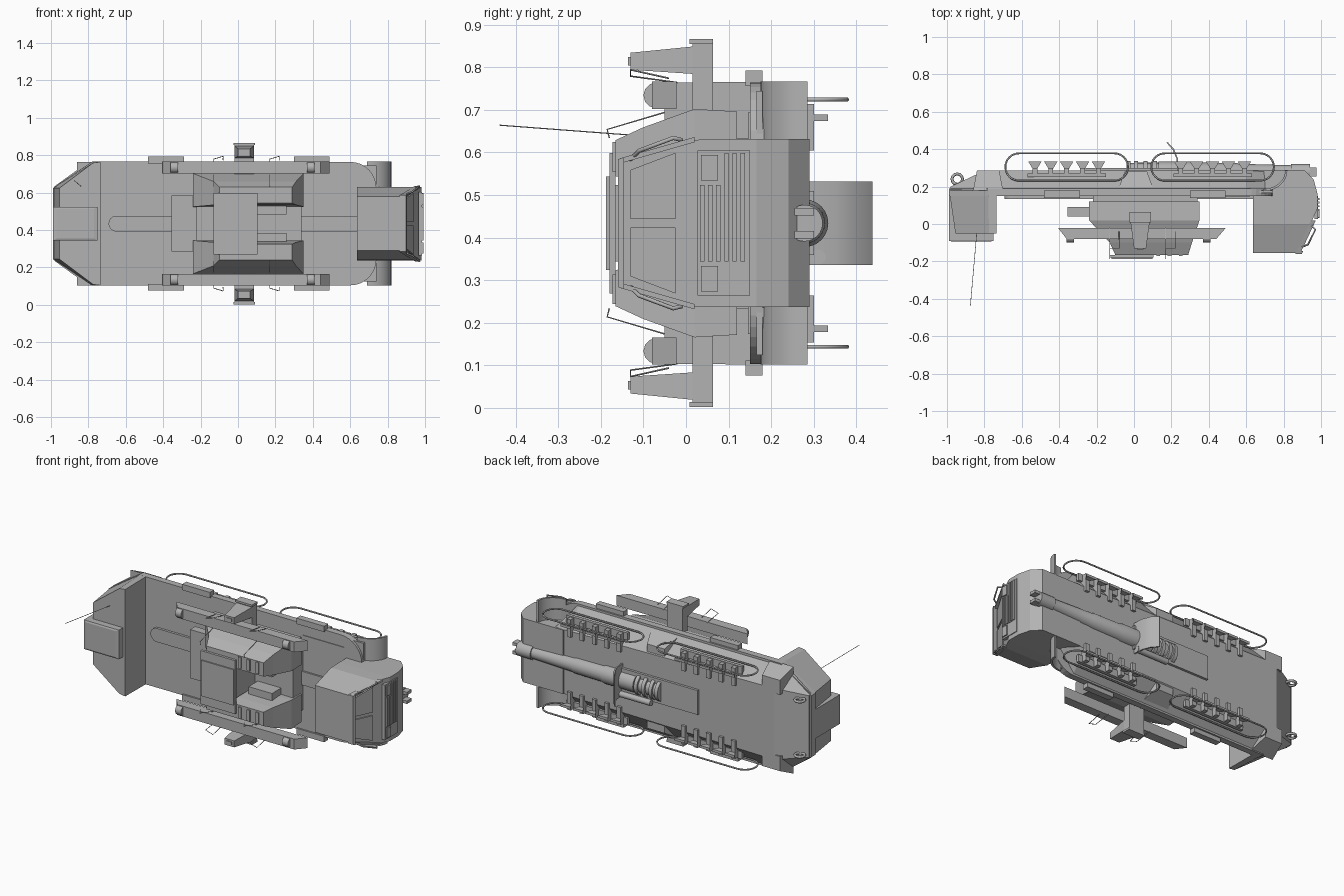
import bpy, bmesh, math

if "Cube" in bpy.data.objects:
    bpy.data.objects.remove(bpy.data.objects["Cube"])

C = 0.434  # height of the symmetry plane


def material(name, v):
    m = bpy.data.materials.new(name)
    m.use_nodes = True
    m.diffuse_color = (v, v, v, 1)
    m.node_tree.nodes["Principled BSDF"].inputs["Base Color"].default_value = (v, v, v, 1)
    return m


GREY = material("plain grey", 0.45)


def finish(name, bm, smooth=False):
    bmesh.ops.recalc_face_normals(bm, faces=bm.faces)
    me = bpy.data.meshes.new(name)
    bm.to_mesh(me)
    bm.free()
    me.materials.append(GREY)
    ob = bpy.data.objects.new(name, me)
    bpy.context.collection.objects.link(ob)
    if smooth:
        bpy.ops.object.select_all(action="DESELECT")
        ob.select_set(True)
        bpy.context.view_layer.objects.active = ob
        bpy.ops.object.shade_smooth_by_angle(angle=math.radians(35))


def loft(name, rings, smooth=False):
    bm = bmesh.new()
    rows = [[bm.verts.new(p) for p in r] for r in rings]
    n = len(rows[0])
    for a, b in zip(rows, rows[1:]):
        for i in range(n):
            bm.faces.new((a[i], a[(i + 1) % n], b[(i + 1) % n], b[i]))
    bm.faces.new(rows[0])
    bm.faces.new(rows[-1])
    finish(name, bm, smooth)


def prism(name, pts, a, b, smooth=False):
    loft(name, [[(x, y, t) for x, y in pts] for t in (a, b)], smooth)


def rect(x0, x1, y, o0, o1):
    return [(x0, y, C + o0), (x1, y, C + o0), (x1, y, C + o1), (x0, y, C + o1)]


def box(name, x0, x1, y0, y1, o0, o1):
    loft(name, [rect(x0, x1, y0, o0, o1), rect(x0, x1, y1, o0, o1)])


def lathe(name, profile, y, off=0, n=24):
    ang = [2 * math.pi * i / n for i in range(n)]
    loft(name, [[(x, y + r * math.cos(t), C + off + r * math.sin(t)) for t in ang]
                for x, r in profile], True)


def tube(name, pts, r, cyclic=False):
    cu = bpy.data.curves.new(name, "CURVE")
    cu.dimensions = "3D"
    cu.bevel_depth, cu.bevel_resolution = r, 1
    sp = cu.splines.new("POLY")
    sp.points.add(len(pts) - 1)
    for p, q in zip(sp.points, pts):
        p.co = (*q, 1)
    sp.use_cyclic_u = cyclic
    cu.materials.append(GREY)
    bpy.context.collection.objects.link(bpy.data.objects.new(name, cu))


def mirrored(half, y):
    return [(x, y, C + o) for x, o in half] + [(x, y, C - o) for x, o in reversed(half)]


def quarter(n):
    return [math.pi / 2 * i / n for i in range(n + 1)]


# Hull deck with chamfered and rounded ends
deck = [(-0.99, 0.19), (-0.78, 0.332)] + [
    (0.6 + 0.14 * math.sin(t), 0.19 + 0.14 * math.cos(t)) for t in quarter(8)]
loft("hull_deck", [mirrored(deck, 0.15), mirrored(deck, 0.19)])

# Hull keel with sloped sides
loft("hull_keel", [[(x, y, C + o) for y, o in
     ((0.18, w), (d, k), (d, -k), (0.18, -w))] for x, w, d, k in
     ((-0.98, 0.2, 0.2, 0.19), (-0.8, 0.33, 0.285, 0.22), (0.6, 0.33, 0.285, 0.2),
      (0.7, 0.2, 0.285, 0.19), (0.9, 0.19, 0.285, 0.18))])

# Long rounded strip along the deck
cap = [(-0.65 - 0.042 * math.cos(t), 0.042 * math.sin(t)) for t in quarter(6)]
strip = cap + [(0.64, 0.042)]
loft("deck_strip", [mirrored(strip, 0.135), mirrored(strip, 0.152)])
box("deck_panel", 0.34, 0.62, 0.146, 0.152, -0.26, 0.26)

# End bulkhead and its box
loft("end_bulkhead", [mirrored(half, y) for y, half in (
    (0.19, [(-0.99, 0.19), (-0.78, 0.332), (-0.735, 0.332)]),
    (-0.05, [(-0.955, 0.19), (-0.775, 0.325), (-0.735, 0.33)]))])
loft("end_box", [rect(-0.99, -0.75, 0.15, -0.09, 0.09), rect(-0.99, -0.75, -0.09, -0.09, 0.09),
                 rect(-0.97, -0.77, -0.094, -0.08, 0.08)])

# Cab
loft("cab", [rect(0.635, e, y, -w, w) for y, e, w in
     ((-0.155, 0.87, 0.145), (0.0, 0.943, 0.195), (0.08, 0.98, 0.197),
      (0.165, 0.98, 0.197), (0.24, 0.96, 0.197), (0.29, 0.91, 0.197))])
box("cab_grille_frame", 0.965, 0.985, 0.027, 0.15, -0.17, 0.17)
for i in range(6):
    y = 0.033 + 0.019 * i
    box("cab_grille_slat", 0.98, 0.993, y, y + 0.01, -0.09, 0.165 if i > 2 else 0.09)


# Windscreen: two panes and their frame bars on the sloped face
def slope_plate(name, y0, y1, o0, o1, h):
    loft(name, [[(0.87 + (y + 0.155) * 0.471 + l, y, C + o) for y, o in
         ((y0, o0[0]), (y0, o0[1]), (y1, o1[1]), (y1, o1[0]))] for l in (-0.005, h)])


for s in (1, -1):
    slope_plate("windscreen_pane", -0.13, -0.025, (0.01 * s, 0.125 * s), (0.01 * s, 0.165 * s), 0.008)
    slope_plate("windscreen_pillar", -0.155, 0.02, (0.14 * s, 0.152 * s), (0.19 * s, 0.202 * s), 0.02)
    box("grille_square", 0.98, 0.993, 0.035, 0.075, 0.1 * s, 0.16 * s)
slope_plate("windscreen_brow", -0.16, -0.145, (-0.15, 0.15), (-0.155, 0.155), 0.03)

# Turret core and cover plate
box("turret_base", -0.22, 0.34, 0.05, 0.15, -0.2, 0.2)
box("turret_core", -0.1, 0.08, -0.165, 0.06, -0.09, 0.09)
box("turret_plate", -0.13, 0.105, -0.18, -0.165, -0.165, 0.165)
box("plate_edge", -0.12, 0.1, -0.188, -0.178, -0.11, 0.11)
box("turret_front_box", -0.355, -0.22, 0.04, 0.09, -0.15, 0.15)

# Gun on the keel
box("gun_bed", -0.29, 0.25, 0.28, 0.3, -0.075, 0.075)
lathe("gun_barrel", [(-0.04, 0.048), (0.13, 0.048), (0.13, 0.056), (0.34, 0.056), (0.36, 0.05),
                     (0.55, 0.048), (0.56, 0.044), (0.84, 0.036), (0.84, 0.043), (0.94, 0.043)], 0.278)
for x in (-0.04, 0.0, 0.05, 0.1):
    lathe("breech_ring", [(x, 0.067), (x + 0.022, 0.067)], 0.27)
lathe("side_cylinder", [(0.02, 0.018), (0.24, 0.018)], 0.31, -0.08, 12)
prism("gun_shield", [(0.24, 0.28), (0.235, 0.35), (0.215, 0.4), (0.18, 0.438), (0.174, 0.435),
                     (0.207, 0.395), (0.227, 0.35), (0.232, 0.28)], C - 0.098, C + 0.098, True)

for s in (1, -1):
    box("muzzle_cheek", 0.93, 0.975, 0.255, 0.301, 0.018 * s, 0.036 * s)

    # Turret pods
    loft("turret_pod", [rect(-0.24, 0.35, 0.12, 0.09 * s, 0.262 * s), rect(-0.24, 0.35, 0.02, 0.09 * s, 0.268 * s),
                        rect(-0.13, 0.31, -0.1, 0.1 * s, 0.225 * s), rect(-0.1, 0.29, -0.165, 0.11 * s, 0.195 * s)])
    for i in range(3):
        x = 0.12 + 0.06 * i
        box("pod_rib", x, x + 0.02, -0.172, -0.16, 0.12 * s, 0.19 * s)
    box("pod_bracket", 0.1, 0.26, -0.04, 0.06, 0.05 * s, 0.1 * s)

    # Side beams with chamfered tips
    prism("side_beam", [(-0.405, -0.022), (0.49, -0.022), (0.44, -0.08), (-0.36, -0.08)],
          C + 0.268 * s, C + 0.332 * s)
    for x in (-0.34, 0.39):
        lathe("beam_lamp", [(x - 0.02, 0.03), (x + 0.02, 0.03)], -0.07, 0.3 * s, 12)
    for x in (-0.13, 0.17):
        tube("beam_wire", [(x, -0.02, C + 0.33 * s), (x, -0.13, C + 0.345 * s),
                           (x + 0.05, -0.13, C + 0.36 * s), (x + 0.05, -0.04, C + 0.34 * s)], 0.002)
        tube("guard_wire", [(x, -0.05, C + 0.26 * s), (x, -0.185, C + 0.22 * s),
                            (x, -0.18, C + 0.2 * s)], 0.002)

    # Pylon with tapered arm
    box("pylon", -0.02, 0.085, 0.015, 0.063, 0.26 * s, 0.42 * s)
    box("pylon_head", -0.025, 0.09, 0.008, 0.063, 0.42 * s, 0.432 * s)
    loft("pylon_arm", [rect(-0.02, 0.085, 0.02, 0.35 * s, 0.415 * s),
                       rect(0.0, 0.065, -0.13, 0.36 * s, 0.4 * s)])
    box("pylon_socket", 0.015, 0.05, -0.136, -0.128, 0.37 * s, 0.39 * s)

    # Side lugs and centre fairing
    for x in (-0.48, 0.3):
        box("side_lug", x, x + 0.19, 0.14, 0.18, 0.322 * s, 0.358 * s)
    loft("centre_fairing", [rect(-0.09, 0.11, 0.17, 0.2 * s, 0.325 * s),
                            rect(-0.05, 0.07, 0.28, 0.18 * s, 0.26 * s)])

    # Guard hoops and racks
    for cx in (-0.36, 0.42):
        hoop = []
        for k, a0 in ((1, -90), (-1, 90)):
            hoop += [(cx + k * 0.255 + 0.073 * math.cos(math.radians(a0 + 15 * i)),
                      0.305 + 0.073 * math.sin(math.radians(a0 + 15 * i)), C + 0.29 * s) for i in range(13)]
        tube("guard_hoop", hoop, 0.005, True)
        box("rack_rail", cx - 0.21, cx + 0.21, 0.25, 0.27, 0.24 * s, 0.285 * s)
        for i in range(5):
            x = cx - 0.17 + 0.085 * i
            box("rack_fin", x - 0.013, x + 0.013, 0.25, 0.3, 0.17 * s, 0.28 * s)
            loft("rack_gusset", [rect(x - 0.012, x + 0.012, 0.295, 0.24 * s, 0.255 * s),
                                 rect(x - 0.035, x + 0.035, 0.333, 0.24 * s, 0.255 * s)])

    # Curved fenders by the cab
    fender = [(0.69 + r * math.cos(t), 0.285 - (r - 0.02) * math.sin(t))
              for r, turn in ((0.13, 1), (0.118, -1)) for t in quarter(8)[::turn]]
    prism("fender", fender, C + 0.19 * s, C + 0.332 * s, True)
    box("fender_step", 0.66, 0.74, 0.165, 0.18, 0.21 * s, 0.31 * s)

    # Corner blocks and tow rings
    loft("corner_block", [rect(-0.86, -0.7, 0.18, 0.2 * s, 0.33 * s),
                          rect(-0.84, -0.72, 0.285, 0.19 * s, 0.28 * s)])
    tube("tow_ring", [(-0.945 + 0.028 * math.cos(math.pi * i / 6), 0.24 + 0.028 * math.sin(math.pi * i / 6),
                       C + 0.17 * s) for i in range(12)], 0.008, True)
    tube("cab_grab", [(0.88, -0.13, C + 0.15 * s), (0.93, -0.11, C + 0.17 * s),
                      (0.97, -0.03, C + 0.2 * s), (0.95, -0.01, C + 0.195 * s)], 0.005)

# Aerial
tube("aerial", [(-0.84, -0.04, C + 0.2), (-0.875, -0.438, C + 0.23)], 0.0015)
